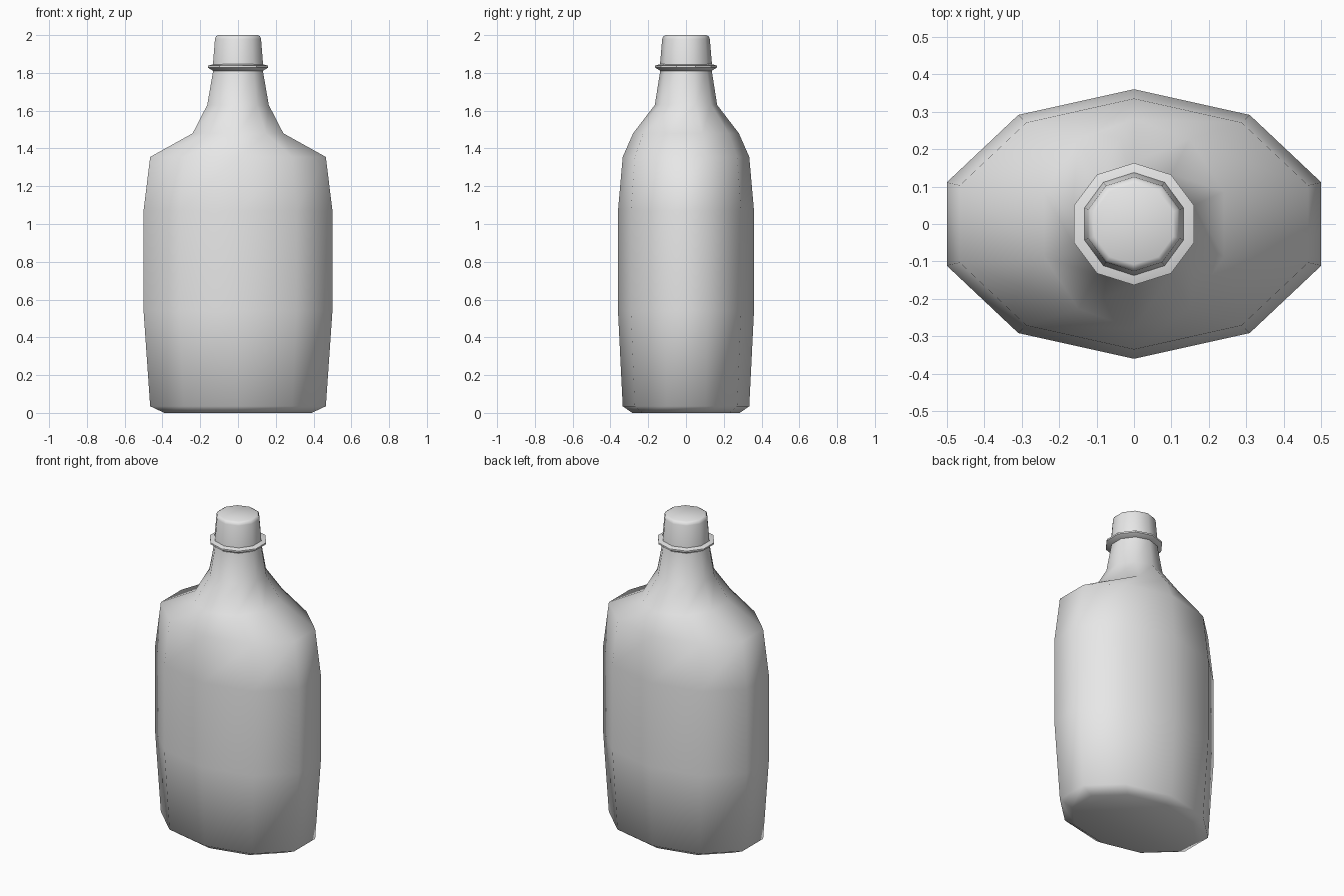
import bpy
import bmesh
from math import cos, sin, pi, radians

cube = bpy.data.objects.get("Cube")
if cube:
    bpy.data.objects.remove(cube)

SIDES = 10
FLAT = cos(pi / SIDES)  # side facets sit closer to the axis than the corners

grey = bpy.data.materials.new("pale_grey")
grey.use_nodes = True
colour = (0.8, 0.8, 0.8, 1)
grey.diffuse_color = colour
grey.node_tree.nodes["Principled BSDF"].inputs["Base Color"].default_value = colour


def loft(name, profile, sharp_angle):
    """Stack ten-sided oval rings given as (height, half width, half depth)."""
    bm = bmesh.new()
    rings = []
    for z, width, depth in profile:
        angles = [pi / 2 + 2 * pi * i / SIDES for i in range(SIDES)]
        rings.append([bm.verts.new((cos(a) * width / FLAT, sin(a) * depth, z)) for a in angles])
    for low, high in zip(rings, rings[1:]):
        for i in range(SIDES):
            j = (i + 1) % SIDES
            bm.faces.new((low[i], low[j], high[j], high[i]))
    bm.faces.new(rings[0])
    bm.faces.new(rings[-1])
    bmesh.ops.recalc_face_normals(bm, faces=bm.faces)
    mesh = bpy.data.meshes.new(name)
    bm.to_mesh(mesh)
    bm.free()
    mesh.materials.append(grey)
    mesh.shade_smooth()
    mesh.set_sharp_from_angle(angle=radians(sharp_angle))
    obj = bpy.data.objects.new(name, mesh)
    bpy.context.collection.objects.link(obj)
    return obj


# Flattened body that narrows over the shoulders into the neck
loft("bottle_body", [
    (0.00, 0.39, 0.285),
    (0.035, 0.465, 0.335),
    (0.54, 0.50, 0.36),
    (1.07, 0.50, 0.36),
    (1.355, 0.465, 0.335),
    (1.48, 0.24, 0.28),
    (1.63, 0.163, 0.165),
    (1.82, 0.13, 0.135),
], 75)

# Thin flared collar under the cap
loft("neck_collar", [
    (1.81, 0.13, 0.135),
    (1.828, 0.16, 0.163),
    (1.838, 0.16, 0.163),
    (1.846, 0.13, 0.138),
], 35)

# Tapered cap with a softened top rim
loft("cap", [
    (1.84, 0.133, 0.138),
    (1.98, 0.122, 0.126),
    (1.993, 0.117, 0.121),
    (2.00, 0.105, 0.108),
], 75)
